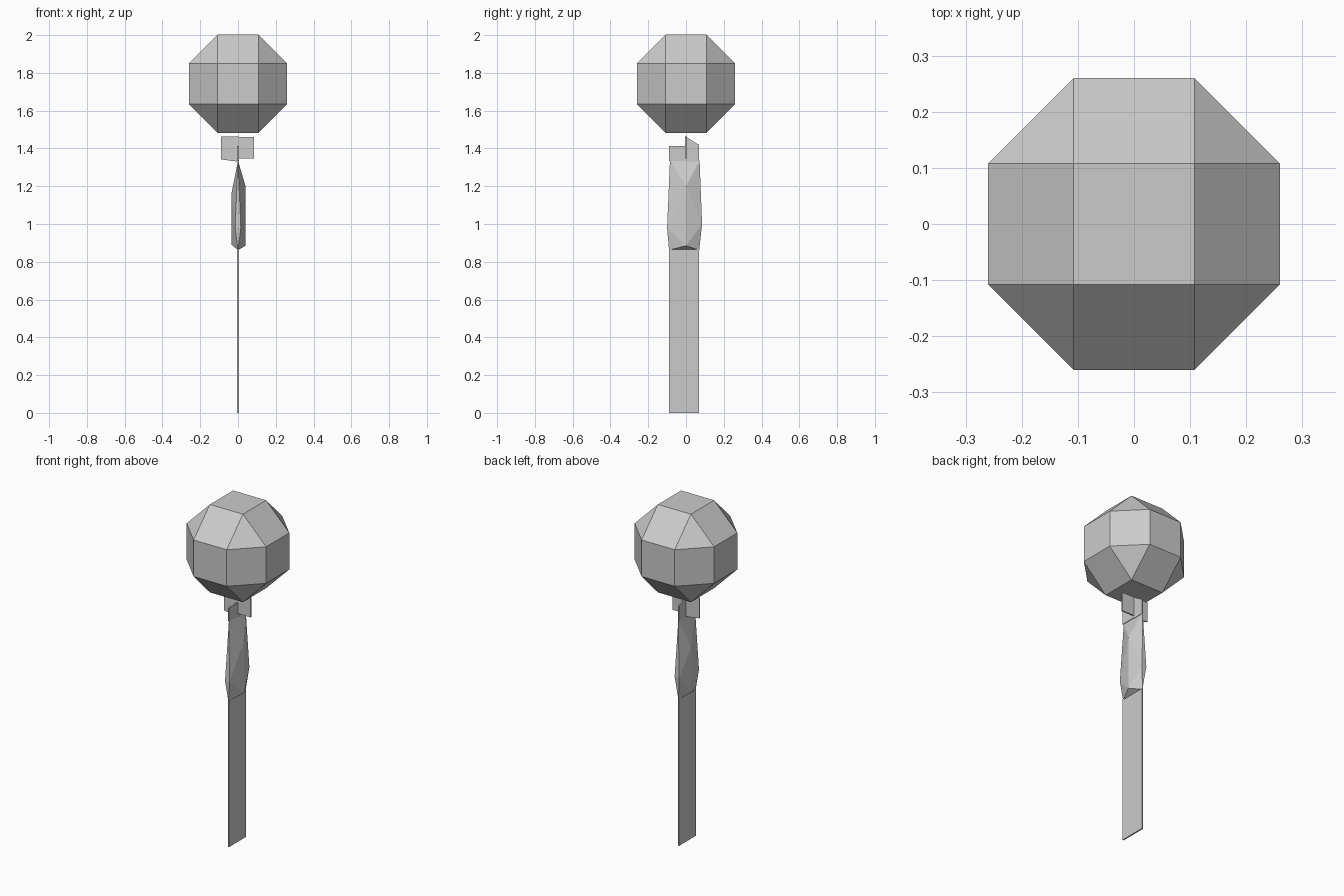
import bpy, bmesh
from math import radians
from itertools import product

if "Cube" in bpy.data.objects:
    bpy.data.objects.remove(bpy.data.objects["Cube"])


def finish(name, bm):
    bmesh.ops.recalc_face_normals(bm, faces=bm.faces)
    mesh = bpy.data.meshes.new(name)
    bm.to_mesh(mesh)
    bm.free()
    ob = bpy.data.objects.new(name, mesh)
    bpy.context.collection.objects.link(ob)
    return ob


def hull(name, points):
    bm = bmesh.new()
    for p in points:
        bm.verts.new(p)
    bmesh.ops.convex_hull(bm, input=bm.verts)
    bmesh.ops.dissolve_limit(bm, angle_limit=radians(1), verts=bm.verts, edges=bm.edges)
    return finish(name, bm)


def plate(name, outline, axis, thick=0.008):
    """Thin slab: outline is (across, z), axis is the direction it runs along."""
    pts = []
    for t in (-thick / 2, thick / 2):
        pts += [(u, t, z) if axis == 'x' else (t, u, z) for u, z in outline]
    return hull(name, pts)


# Faceted ball: 18 squares and 8 triangles
R, A, BALL_Z = 0.26, 0.108, 1.743
ball = []
for i in range(3):
    for signs in product((-1, 1), repeat=3):
        p = [s * (R if k == i else A) for k, s in enumerate(signs)]
        ball.append((p[0], p[1], p[2] + BALL_Z))
hull("ball", ball)

# Flat blade-like shaft
plate("shaft", [(-0.09, 0), (0.07, 0), (0.07, 0.87), (-0.09, 0.87)], 'y')

# Faceted grip: narrow edges at both ends, ridge in the middle
grip = [(0, -0.09, 0.862), (0, 0.07, 0.862), (0, -0.085, 1.335), (0, 0.072, 1.335),
        (-0.034, 0, 0.89), (0.04, 0, 0.885), (-0.035, 0, 1.16), (0.04, 0, 1.2)]
for s in (-1, 1):
    grip += [(s * 0.015, -0.1, 0.98), (s * 0.015, 0.085, 1.0)]
hull("grip", grip)

# Four crossed fins under the ball
plate("fin_left", [(-0.09, 1.342), (0, 1.33), (0, 1.462), (-0.09, 1.462)], 'x')
plate("fin_right", [(0, 1.347), (0.085, 1.347), (0.085, 1.46), (0, 1.46)], 'x')
plate("fin_front", [(-0.09, 1.333), (0, 1.333), (0, 1.412), (-0.09, 1.412)], 'y')
plate("fin_back", [(0, 1.33), (0.07, 1.33), (0.07, 1.418), (0, 1.462)], 'y')
